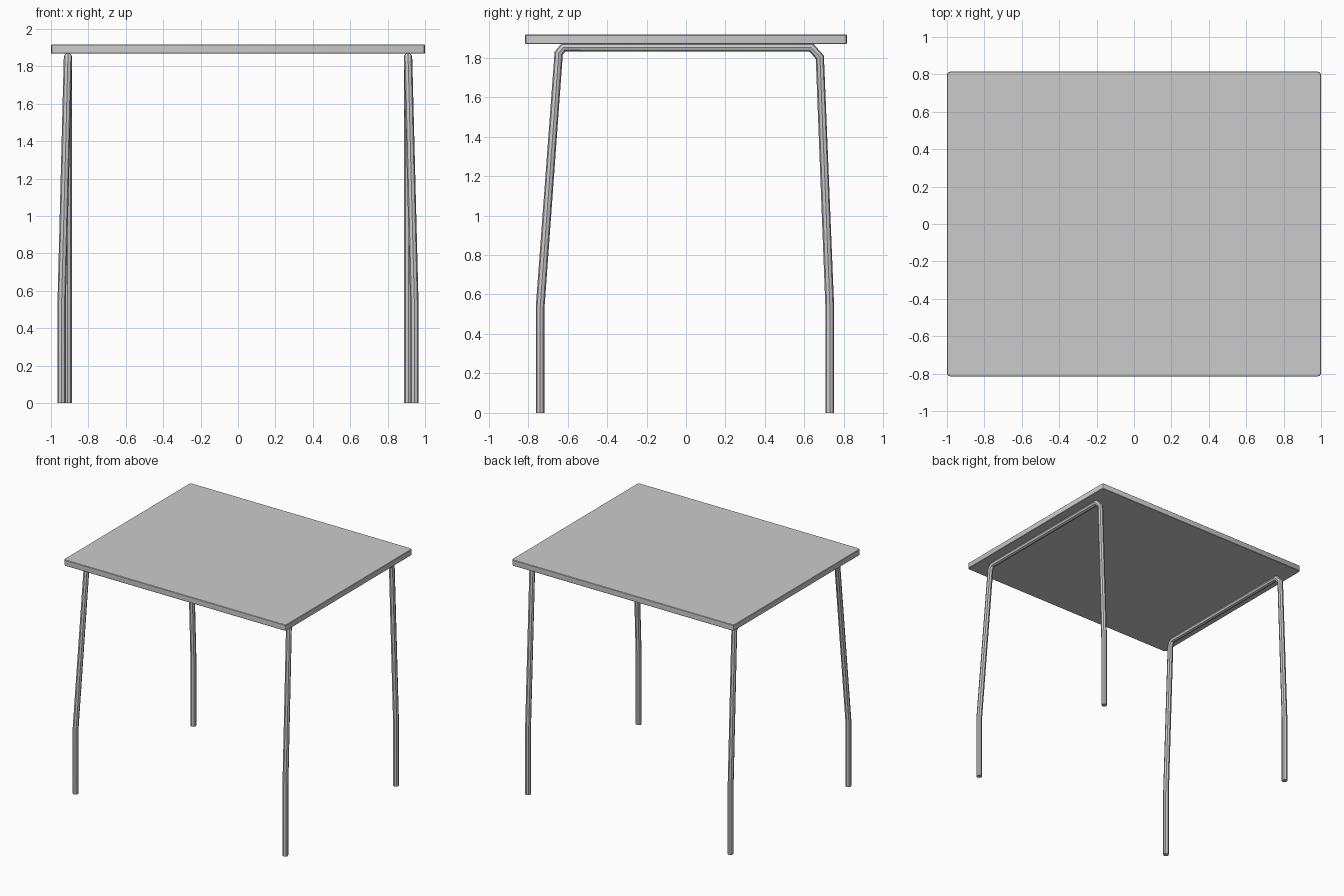
import bpy, bmesh

if "Cube" in bpy.data.objects:
    bpy.data.objects.remove(bpy.data.objects["Cube"])

RADIUS = 0.0222
TOP_LOW, TOP_HIGH = 1.868, 1.916


def smooth(obj):
    bpy.ops.object.select_all(action='DESELECT')
    obj.select_set(True)
    bpy.context.view_layer.objects.active = obj
    bpy.ops.object.shade_smooth_by_angle()


def tube(name, points):
    # Eight-sided swept tube, converted to a mesh
    curve = bpy.data.curves.new(name, 'CURVE')
    curve.dimensions = '3D'
    curve.bevel_depth = RADIUS
    curve.bevel_resolution = 2
    curve.use_fill_caps = True
    spline = curve.splines.new('POLY')
    spline.points.add(len(points) - 1)
    for p, co in zip(spline.points, points):
        p.co = (*co, 1)
    obj = bpy.data.objects.new(name, curve)
    bpy.context.collection.objects.link(obj)
    bpy.ops.object.select_all(action='DESELECT')
    obj.select_set(True)
    bpy.context.view_layer.objects.active = obj
    bpy.ops.object.convert(target='MESH')
    smooth(bpy.context.object)


# Tabletop: thin slab with clipped corners and slightly softened rims
bm = bmesh.new()
bmesh.ops.create_cube(bm, size=1)
bmesh.ops.scale(bm, vec=(2, 1.63, TOP_HIGH - TOP_LOW), verts=bm.verts)
bmesh.ops.translate(bm, vec=(0, 0, (TOP_LOW + TOP_HIGH) / 2), verts=bm.verts)
upright = [e for e in bm.edges if abs(e.verts[0].co.z - e.verts[1].co.z) > 0.01]
bmesh.ops.bevel(bm, geom=upright, offset=0.018, segments=2, profile=0.5,
                affect='EDGES')
rims = [e for e in bm.edges if abs(e.verts[0].co.z - e.verts[1].co.z) < 0.01]
bmesh.ops.bevel(bm, geom=rims, offset=0.003, segments=1, affect='EDGES')
mesh = bpy.data.meshes.new("tabletop")
bm.to_mesh(mesh)
bm.free()
top = bpy.data.objects.new("tabletop", mesh)
bpy.context.collection.objects.link(top)
smooth(top)

# Side frames: front leg, top rail and back leg bent from one tube
path = [
    (0.943, -0.739, 0.0),
    (0.943, -0.739, 0.535),
    (0.910, -0.645, 1.822),
    (0.909, -0.622, 1.851),
    (0.909, 0.635, 1.851),
    (0.909, 0.678, 1.802),
    (0.911, 0.728, 0.545),
    (0.911, 0.728, 0.0),
]
for side, label in ((-1, "left"), (1, "right")):
    tube(label + "_leg_frame", [(side * x, y, z) for x, y, z in path])
